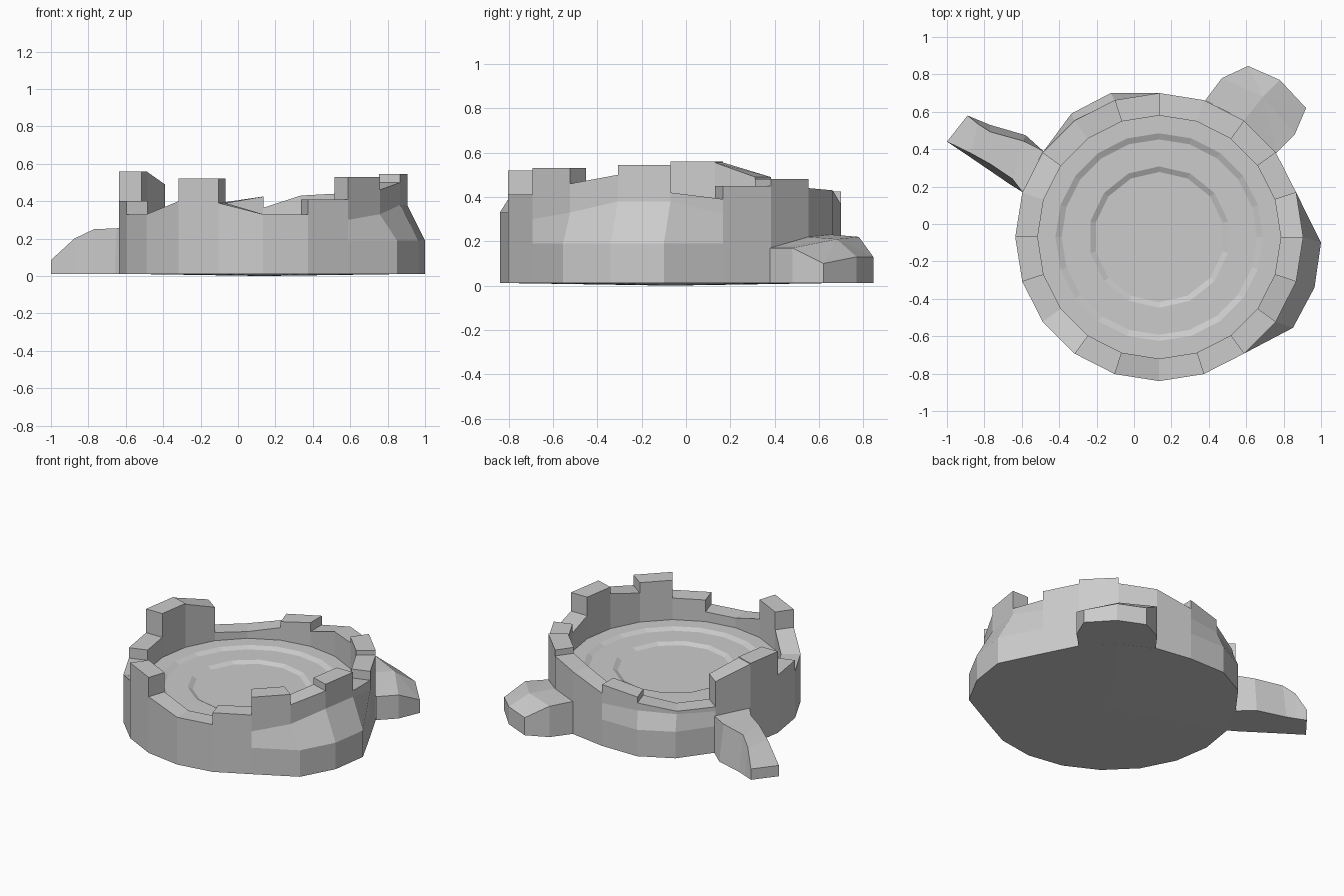
import bpy, bmesh
from math import cos, sin, radians
from mathutils import Vector

if "Cube" in bpy.data.objects:
    bpy.data.objects.remove(bpy.data.objects["Cube"])

CX, CY, BASE = 0.135, -0.07, 0.012
N, R_OUT, R_IN = 20, 0.77, 0.65
FLOOR = 0.265


def ring(i, r, z, n=N):
    a = radians(-90 + 360 * i / n)
    return Vector((CX + r * cos(a), CY + r * sin(a), z))


def finish(bm, name):
    bmesh.ops.remove_doubles(bm, verts=bm.verts, dist=0.0005)
    bmesh.ops.dissolve_degenerate(bm, edges=bm.edges, dist=0.0002)
    bmesh.ops.recalc_face_normals(bm, faces=bm.faces)
    me = bpy.data.meshes.new(name)
    bm.to_mesh(me)
    bm.free()
    ob = bpy.data.objects.new(name, me)
    bpy.context.collection.objects.link(ob)
    return ob


def face(bm, *pts):
    bm.faces.new([bm.verts.new(p) for p in pts])


# Broken ring wall: start and end height of each segment, anticlockwise from the front
tops = [(.33, .33), (.41, .41), (.53, .53), (.46, .50), (.545, .545),
        (.42, .39), (.45, .45), (.48, .48), (.44, .43), (.43, .365),
        (.425, .39), (.35, .31), (.31, .32), (.49, .555), (.56, .56),
        (.40, .40), (.33, .33), (.33, .40), (.52, .52), (.39, .33)]
# Slumped masonry: columns whose foot is pushed outwards
feet = {3: (.85, -.555), 4: (.965, -.34), 5: (1.0, -.10),
        11: (-.125, .70), 12: (-.335, .59)}
shoulder = {3: .33, 4: .38, 5: .38, 6: .32, 11: .30, 12: .29, 13: .29}


def column(i):
    i %= N
    p = ring(i, R_OUT, 0)
    x, y = feet.get(i, (p.x, p.y))
    return [Vector((x, y, BASE)), Vector((x, y, .19)),
            Vector((p.x, p.y, shoulder.get(i, .30)))]


bm = bmesh.new()
for i, (za, zb) in enumerate(tops):
    a = column(i) + [ring(i, R_OUT, za)]
    b = column(i + 1) + [ring(i + 1, R_OUT, zb)]
    for k in range(3):
        face(bm, a[k], b[k], b[k + 1], a[k + 1])
    ia, ib = ring(i, R_IN, za), ring(i + 1, R_IN, zb)
    face(bm, a[3], b[3], ib, ia)
    face(bm, ia, ib, ring(i + 1, R_IN, FLOOR), ring(i, R_IN, FLOOR))
    # step up or down to the next segment
    zn = tops[(i + 1) % N][0]
    if abs(zn - zb) > .001:
        face(bm, b[3], ib, ring(i + 1, R_IN, zn), ring(i + 1, R_OUT, zn))
    # underside
    face(bm, a[0], b[0], Vector((CX, CY, 0)))
finish(bm, "ruined_wall")

# Sunken floor: concentric shallow steps
bm = bmesh.new()
loops = []
for r, z, n in [(R_IN, FLOOR, 20), (.555, FLOOR, 20), (.522, .25, 20),
                (.378, .25, 14), (.348, .235, 14)]:
    vs = [bm.verts.new(ring(i, r, z, n)) for i in range(n)]
    loops.append([bm.edges.new((vs[i], vs[(i + 1) % n])) for i in range(n)])
for l0, l1 in zip(loops, loops[1:]):
    bmesh.ops.bridge_loops(bm, edges=l0 + l1)
bm.faces.new(vs)
floor = finish(bm, "stepped_floor")
if floor.data.polygons[-1].normal.z < 0:
    floor.data.flip_normals()

# Rubble mound at the back right: outline fanned to a peak
edge = [(.76, .38, .17), (.86, .48, .17), (.92, .62, .10), (.78, .77, .13),
        (.61, .845, .13), (.47, .78, .22), (.38, .66, .23)]
peak = Vector((.69, .68, .21))
inner = Vector((.588, .553, .22))
bm = bmesh.new()
for p, q in zip(edge, edge[1:]):
    p, q = Vector(p), Vector(q)
    face(bm, (p.x, p.y, BASE), (q.x, q.y, BASE), q, p)
    face(bm, p, q, peak)
    face(bm, (p.x, p.y, BASE), (q.x, q.y, BASE), (inner.x, inner.y, BASE))
face(bm, edge[-1], inner, peak)
face(bm, inner, edge[0], peak)
finish(bm, "back_rubble")

# Tapered rubble spur at the left: (near foot, far foot, top height, top inset)
sections = [((-.595, .17), (-.485, .39), .26, .0),
            ((-.66, .21), (-.58, .475), .255, .12),
            ((-.77, .285), (-.77, .53), .25, .15),
            ((-.88, .36), (-.83, .555), .20, .1),
            ((-1.0, .44), (-.89, .58), .085, .0)]
bm = bmesh.new()
loft = []
for n, f, z, t in sections:
    n, f = Vector(n), Vector(f)
    loft.append([n.to_3d() + Vector((0, 0, BASE)), f.to_3d() + Vector((0, 0, BASE)),
                 f.lerp(n, t).to_3d() + Vector((0, 0, z)),
                 n.lerp(f, t).to_3d() + Vector((0, 0, z))])
for s, t in zip(loft, loft[1:]):
    for k in range(4):
        face(bm, s[k], s[(k + 1) % 4], t[(k + 1) % 4], t[k])
face(bm, *loft[-1])
finish(bm, "left_rubble")
